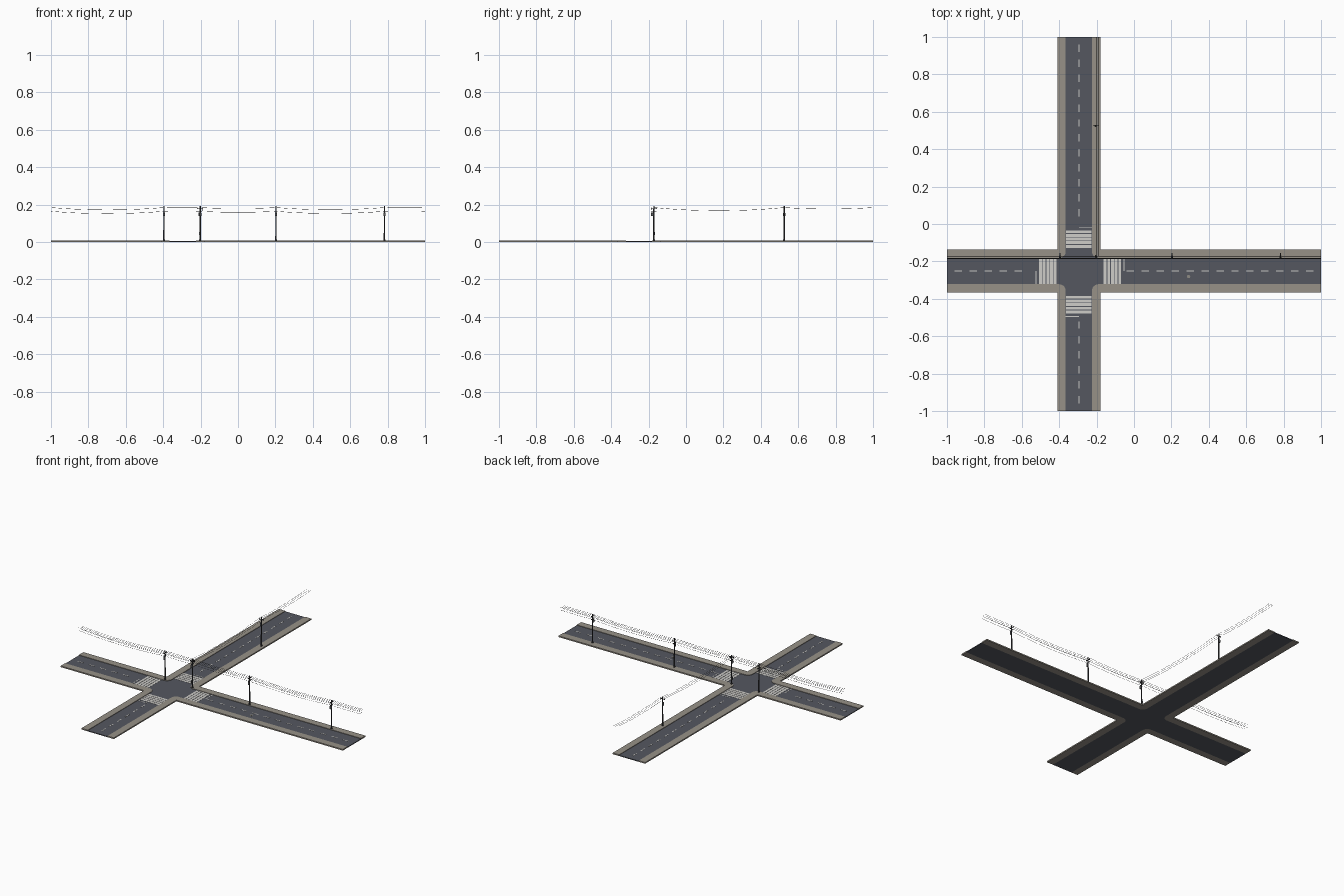
import bpy, bmesh, math
from mathutils import Vector

if "Cube" in bpy.data.objects:
    bpy.data.objects.remove(bpy.data.objects["Cube"])

def mat(name, c):
    m = bpy.data.materials.new(name)
    m.diffuse_color = (*c, 1)
    m.use_nodes = True
    m.node_tree.nodes["Principled BSDF"].inputs["Base Color"].default_value = m.diffuse_color
    return m

ASPHALT = mat("asphalt grey", (0.09, 0.096, 0.117))
PAVING = mat("paving stone", (0.31, 0.285, 0.245))
PAINT = mat("road paint", (0.62, 0.61, 0.58))
POLE = mat("pole grey", (0.05, 0.05, 0.055))
STEEL = mat("transformer steel", (0.12, 0.125, 0.13))
WIRE = mat("wire black", (0.02, 0.02, 0.022))
COVER = mat("manhole iron", (0.27, 0.26, 0.23))

CX, CY = -0.295, -0.252        # crossing centre
H, W, R = 0.07, 0.115, 0.035   # half road, half road with paving, kerb radius
ROAD_Z, WALK_Z = 0.005, 0.008

def finish(bm, name, m):
    bmesh.ops.recalc_face_normals(bm, faces=bm.faces)
    me = bpy.data.meshes.new(name)
    bm.to_mesh(me)
    bm.free()
    me.materials.append(m)
    ob = bpy.data.objects.new(name, me)
    bpy.context.collection.objects.link(ob)
    return ob

def add_prism(bm, pts, z0, z1):
    f = bm.faces.new([bm.verts.new((x, y, z0)) for x, y in pts])
    g = bmesh.ops.extrude_face_region(bm, geom=[f], use_keep_orig=True)
    for v in g["geom"]:
        if isinstance(v, bmesh.types.BMVert):
            v.co.z = z1

def add_box(bm, x0, x1, y0, y1, z0, z1):
    add_prism(bm, [(x0, y0), (x1, y0), (x1, y1), (x0, y1)], z0, z1)

def add_cyl(bm, x, y, z0, z1, r0, r1, n=10):
    res = bmesh.ops.create_cone(bm, cap_ends=True, segments=n, radius1=r0, radius2=r1, depth=z1 - z0)
    bmesh.ops.translate(bm, verts=res["verts"], vec=(x, y, (z0 + z1) / 2))

def kerb(sx, sy):
    # rounded kerb line of one corner
    ts = [math.pi / 2 * i / 8 for i in range(9)]
    return [(CX + sx * (H + R - R * math.cos(t)), CY + sy * (H + R - R * math.sin(t))) for t in ts]

# Road surface: one cross with rounded inner corners
outline = []
for sx, sy in ((1, 1), (-1, 1), (-1, -1), (1, -1)):
    side = [(CX + sx * H, sy)] + kerb(sx, sy) + [(sx, CY + sy * H)]
    outline += side[::-1] if sx == sy else side
bm = bmesh.new()
add_prism(bm, outline, 0, ROAD_Z)
finish(bm, "road", ASPHALT)

# Four L-shaped pavements
for sx, sy in ((1, 1), (-1, 1), (-1, -1), (1, -1)):
    bm = bmesh.new()
    add_prism(bm, [(CX + sx * H, sy)] + kerb(sx, sy) + [(sx, CY + sy * H), (sx, CY + sy * W),
              (CX + sx * W, CY + sy * W), (CX + sx * W, sy)], 0, WALK_Z)
    finish(bm, "pavement", PAVING)

# Markings on each arm: crossing bars, stop line on half the road, centre dashes
for dx, dy, start in ((1, 0, .133), (-1, 0, .119), (0, 1, .125), (0, -1, .132)):
    bm = bmesh.new()
    def plate(a0, a1, b0, b1):
        # a runs outward along the arm, b to its left
        pts = [(CX + dx * a - dy * b, CY + dy * a + dx * b)
               for a, b in ((a0, b0), (a1, b0), (a1, b1), (a0, b1))]
        add_prism(bm, pts, ROAD_Z, ROAD_Z + 0.0008)
    for i in range(5):
        a = start + i * 0.0195
        plate(a, a + 0.0155, -H + 0.001, H - 0.001)
    # traffic keeps to the left of the outward direction when arriving, except on the y arms
    s = 1 if dx else -1
    plate(start + 0.107, start + 0.112, min(0, s * H), max(0, s * H))
    end = 1 - CX * dx - CY * dy - 0.04
    while end - 0.04 > start + 0.115:
        plate(end - 0.04, end, -0.0028, 0.0028)
        end -= 0.08
    finish(bm, "road_markings", PAINT)

# Manhole cover
bm = bmesh.new()
add_cyl(bm, 0.292, -0.281, ROAD_Z, ROAD_Z + 0.001, 0.009, 0.009, 16)
finish(bm, "manhole_cover", COVER)

# Utility poles
PY, PX = -0.172, -0.202
TOP, LOW = 0.183, 0.166
def pole(x, y, along_x, along_y):
    bm = bmesh.new()
    add_cyl(bm, x, y, WALK_Z, 0.192, 0.0042, 0.003)
    add_cyl(bm, x, y, WALK_Z, WALK_Z + 0.006, 0.0055, 0.0055)
    for z, half, on in ((TOP - 0.005, 0.016, along_x), (LOW - 0.005, 0.013, along_x)):
        if on:   # arms across the x line
            add_box(bm, x - 0.0018, x + 0.0018, y - half, y + half, z - 0.002, z + 0.002)
    if along_y:  # arm across the y line
        add_box(bm, x - 0.016, x + 0.016, y - 0.0018, y + 0.0018, TOP - 0.007, TOP - 0.003)
    for b in (-0.014, 0, 0.014):   # insulators
        if along_x:
            add_cyl(bm, x, y + b, TOP - 0.004, TOP + 0.001, 0.0016, 0.0016, 6)
        if along_y:
            add_cyl(bm, x + b, y, TOP - 0.004, TOP + 0.001, 0.0016, 0.0016, 6)
    ob = finish(bm, "utility_pole", POLE)
    bm = bmesh.new()
    ox, oy = (0, -0.008) if along_x else (-0.004, 0)
    add_cyl(bm, x + ox, y + oy, 0.138, 0.155, 0.0058, 0.0058, 12)
    add_cyl(bm, x + ox, y + oy, 0.155, 0.158, 0.0058, 0.003, 12)
    finish(bm, "transformer", STEEL)

for x in (-0.396, PX, 0.203, 0.783):
    pole(x, PY, True, x == PX)
pole(PX, 0.525, False, True)

# Meter box on the corner pole
bm = bmesh.new()
add_box(bm, PX - 0.007, PX - 0.002, PY - 0.005, PY + 0.005, 0.036, 0.052)
finish(bm, "meter_box", STEEL)

# Sagging wires, thin tubes along one axis
def wire(stops, axis, fixed, z):
    cu = bpy.data.curves.new("wire", "CURVE")
    cu.dimensions = "3D"
    cu.bevel_depth = 0.0007
    cu.bevel_resolution = 0
    pts = []
    for a, b in zip(stops, stops[1:]):
        sag = 0.035 * (b - a) ** 2
        for i in range(10):
            t = i / 10
            pts.append((a + (b - a) * t, z - 4 * sag * t * (1 - t)))
    pts.append((stops[-1], z))
    sp = cu.splines.new("POLY")
    sp.points.add(len(pts) - 1)
    for p, (a, h) in zip(sp.points, pts):
        p.co = (a, fixed, h, 1) if axis == "x" else (fixed, a, h, 1)
    cu.materials.append(WIRE)
    bpy.context.collection.objects.link(bpy.data.objects.new("wire", cu))

X_STOPS = (-1, -0.396, PX, 0.203, 0.783, 1)
Y_STOPS = (PY, 0.525, 1)
for b in (-0.014, 0, 0.014):
    wire(X_STOPS, "x", PY + b, TOP + 0.001)
    wire(Y_STOPS, "y", PX + b, TOP + 0.001)
for b in (-0.011, 0.011):
    wire(X_STOPS, "x", PY + b, LOW - 0.002)
